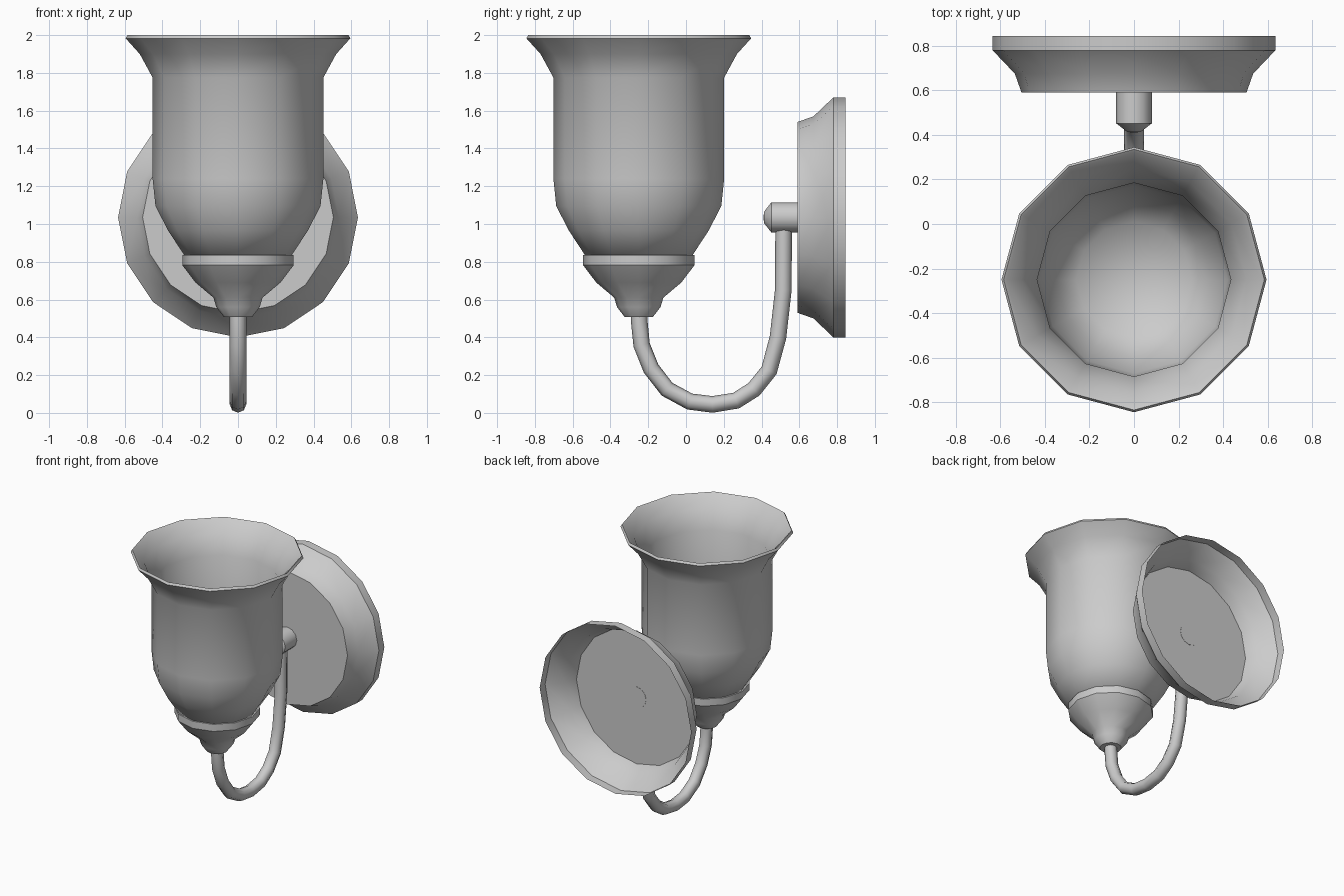
import bpy, bmesh, math
from mathutils import Vector

if "Cube" in bpy.data.objects:
    bpy.data.objects.remove(bpy.data.objects["Cube"])

SHADE_Y = -0.25      # vertical axis of shade and holder
PLATE_Z = 1.035      # horizontal axis of wall plate and knob


def lathe(name, profile, sides, axis, angle, flip=False):
    """Revolve (radius, height) points about z (at SHADE_Y) or y (at PLATE_Z)."""
    bm = bmesh.new()
    rings = []
    for r, h in profile:
        ring = []
        for i in range(1 if r == 0 else sides):
            a = 2 * math.pi * i / sides
            u, v = r * math.cos(a), r * math.sin(a)
            co = (u, SHADE_Y + v, h) if axis == 'Z' else (u, h, PLATE_Z + v)
            ring.append(bm.verts.new(co))
        rings.append(ring)
    for a, b in zip(rings, rings[1:]):
        for i in range(sides):
            j = (i + 1) % sides
            quad = [a[i % len(a)], a[j % len(a)], b[j % len(b)], b[i % len(b)]]
            bm.faces.new(list(dict.fromkeys(quad)))
    # flat n-gon caps are given by a first radius of zero
    if flip:
        bmesh.ops.reverse_faces(bm, faces=bm.faces[:])
    me = bpy.data.meshes.new(name)
    bm.to_mesh(me)
    bm.free()
    me.shade_smooth()
    me.set_sharp_from_angle(angle=math.radians(angle))
    ob = bpy.data.objects.new(name, me)
    bpy.context.collection.objects.link(ob)
    return ob


# Bell shade: outer wall from the bottom up, over the rim, down the inner wall
lathe("shade", [
    (0, 0.815), (0.275, 0.82), (0.37, 0.965), (0.437, 1.095), (0.452, 1.24),
    (0.452, 1.775), (0.52, 1.9), (0.595, 1.983), (0.585, 2.0), (0.572, 1.99),
    (0.505, 1.91), (0.435, 1.78), (0.435, 1.245), (0.42, 1.1), (0.35, 0.97),
    (0.26, 0.85), (0, 0.835)], 12, 'Z', 60)

# Stepped cup holding the shade
lathe("shade_holder", [
    (0, 0.508), (0.075, 0.508), (0.115, 0.56), (0.13, 0.61), (0.225, 0.69),
    (0.295, 0.782), (0.295, 0.835), (0, 0.835)], 12, 'Z', 35)

# Hollow wall plate, open at the back
lathe("wall_plate", [
    (0, 0.59), (0.505, 0.59), (0.535, 0.675), (0.635, 0.78),
    (0.635, 0.845)], 16, 'Y', 28, flip=True)

# Knob joining arm to plate
lathe("knob", [
    (0, 0.41), (0.03, 0.413), (0.08, 0.452), (0.08, 0.592), (0, 0.592)],
    12, 'Y', 40, flip=True)

# Curved arm
path = [(-0.25, 0.54), (-0.247, 0.48), (-0.235, 0.36), (-0.185, 0.235),
        (-0.1, 0.125), (0.02, 0.06), (0.14, 0.045), (0.265, 0.065),
        (0.36, 0.125), (0.44, 0.225), (0.487, 0.4), (0.515, 0.65),
        (0.517, 1.0)]
cu = bpy.data.curves.new("arm", 'CURVE')
cu.dimensions = '3D'
cu.bevel_depth = 0.044
cu.bevel_resolution = 2
cu.use_fill_caps = True
sp = cu.splines.new('POLY')
sp.points.add(len(path) - 1)
for p, (y, z) in zip(sp.points, path):
    p.co = (0, y, z, 1)
sp.use_smooth = True
arm = bpy.data.objects.new("arm", cu)
bpy.context.collection.objects.link(arm)
bpy.context.view_layer.objects.active = arm
arm.select_set(True)
bpy.ops.object.convert(target='MESH')
bpy.ops.object.shade_smooth_by_angle(angle=math.radians(50))
